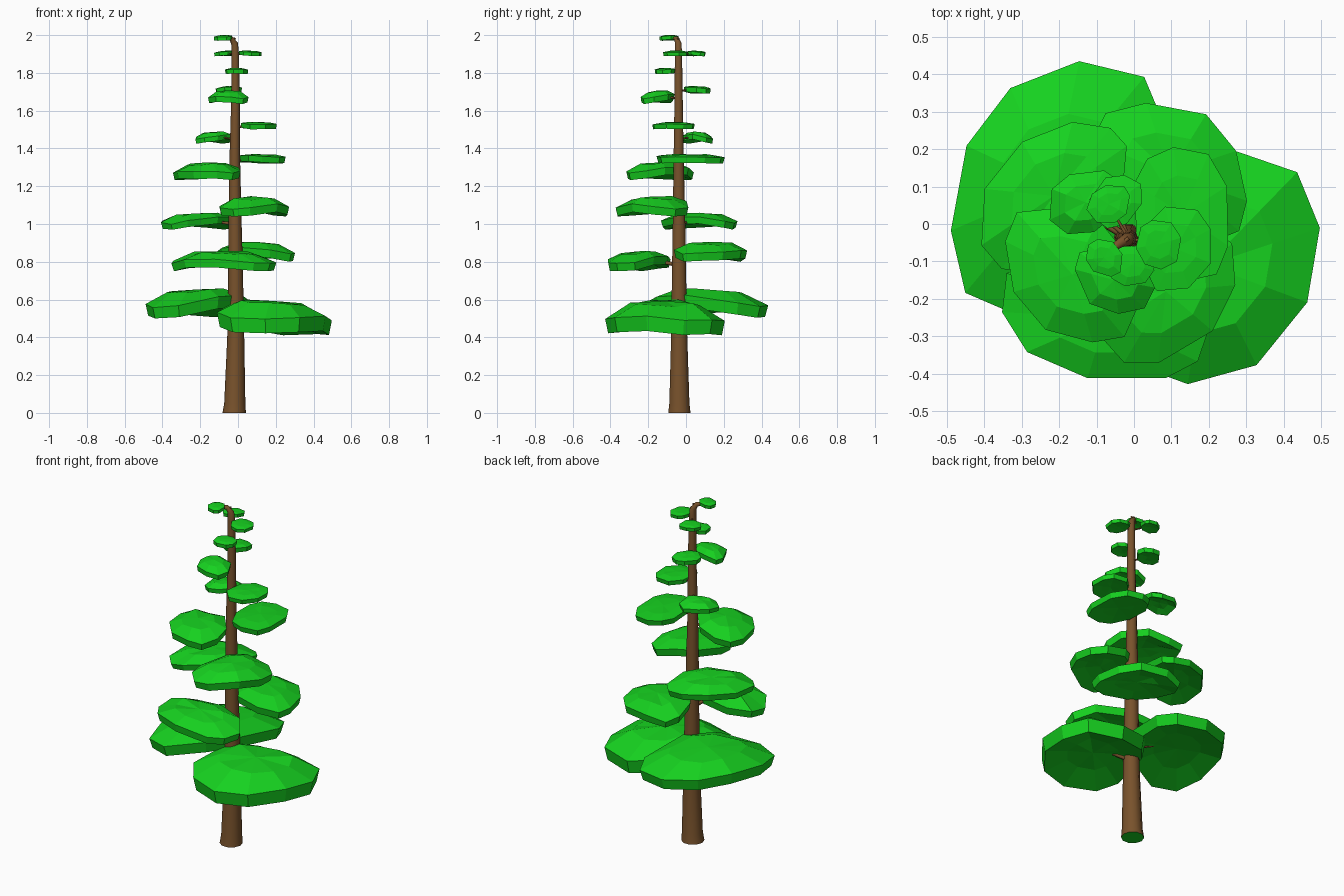
import bpy, bmesh, math, random
from mathutils import Vector

if "Cube" in bpy.data.objects:
    bpy.data.objects.remove(bpy.data.objects["Cube"])

random.seed(4)


def material(name, color):
    m = bpy.data.materials.new(name)
    m.diffuse_color = color
    m.use_nodes = True
    m.node_tree.nodes["Principled BSDF"].inputs["Base Color"].default_value = m.diffuse_color
    return m


BARK = material("bark", (0.19, 0.085, 0.025, 1))
LEAF = material("foliage", (0.008, 0.64, 0.014, 1))


def finish(bm, name, mats, smooth=False):
    bmesh.ops.recalc_face_normals(bm, faces=bm.faces)
    for f in bm.faces:
        f.smooth = smooth and len(f.verts) == 4
    mesh = bpy.data.meshes.new(name)
    bm.to_mesh(mesh)
    bm.free()
    for m in mats:
        mesh.materials.append(m)
    ob = bpy.data.objects.new(name, mesh)
    bpy.context.collection.objects.link(ob)
    return ob


def bridge(bm, a, b):
    n = len(a)
    for i in range(n):
        bm.faces.new((a[i], a[(i + 1) % n], b[(i + 1) % n], b[i]))


def tube(name, path, sides, mats, smooth=True):
    """Tapered tube through (x, y, z, radius) points."""
    bm = bmesh.new()
    pts = [Vector(p[:3]) for p in path]
    rings = []
    for i, p in enumerate(pts):
        d = pts[min(i + 1, len(pts) - 1)] - pts[max(i - 1, 0)]
        if i == 0 and p.z == 0:
            d = Vector((0, 0, 1))
        q = Vector((0, 0, 1)).rotation_difference(d)
        r = path[i][3]
        rings.append([bm.verts.new(p + q @ Vector((r * math.cos(t), r * math.sin(t), 0)))
                      for t in (2 * math.pi * k / sides for k in range(sides))])
    for a, b in zip(rings, rings[1:]):
        bridge(bm, a, b)
    base = bm.faces.new(rings[0])
    bm.faces.new(rings[-1])
    base.material_index = len(mats) - 1
    return finish(bm, name, mats, smooth)


# Trunk, bending sideways at the tip; its cut base is green
TRUNK = [(-0.02, -0.035, 0, 0.062), (-0.017, -0.035, 0.05, 0.056), (-0.012, -0.036, 0.4, 0.045),
         (-0.013, -0.037, 0.75, 0.039), (-0.016, -0.037, 1.05, 0.034), (-0.017, -0.039, 1.35, 0.028),
         (-0.013, -0.039, 1.65, 0.023), (-0.015, -0.04, 1.9, 0.02), (-0.018, -0.041, 1.955, 0.018),
         (-0.036, -0.05, 1.982, 0.013), (-0.08, -0.08, 1.986, 0.007)]
tube("trunk", TRUNK, 10, [BARK, LEAF])

# Foliage pads: x range, y range, z range, plan skew
PADS = [
    (-0.11, 0.50, -0.42, 0.20, 0.40, 0.60, 0.2),
    (-0.50, 0.07, -0.23, 0.43, 0.50, 0.66, 0.35),
    (-0.35, 0.20, -0.42, -0.08, 0.75, 0.86, -0.3),
    (-0.12, 0.31, -0.06, 0.33, 0.80, 0.91, -0.3),
    (-0.41, -0.02, -0.13, 0.28, 0.97, 1.06, 0.4),
    (-0.10, 0.27, -0.37, 0.01, 1.04, 1.15, 0.3),
    (-0.35, 0.02, -0.32, 0.05, 1.23, 1.33, -0.4),
    (0.00, 0.26, -0.16, 0.21, 1.32, 1.37, -0.1),
    (-0.23, -0.03, -0.03, 0.145, 1.425, 1.49, 0.2),
    (0.01, 0.21, -0.18, 0.05, 1.50, 1.54, 0.1),
    (-0.16, 0.055, -0.24, -0.06, 1.635, 1.71, -0.3),
    (-0.12, 0.025, -0.01, 0.13, 1.69, 1.73, 0.2),
    (-0.07, 0.055, -0.165, -0.055, 1.793, 1.827, 0.0),
    (-0.125, -0.01, 0.00, 0.105, 1.888, 1.918, 0.2),
    (0.005, 0.125, -0.12, 0.01, 1.888, 1.918, 0.0),
    (-0.13, -0.03, -0.14, -0.04, 1.97, 2.0, -0.2),
]


def squarish(c):
    return math.copysign(abs(c) ** 0.86, c)


def pad(i, x0, x1, y0, y1, z0, z1, skew):
    cx, cy, h = (x0 + x1) / 2, (y0 + y1) / 2, z1 - z0
    hx, hy = (x1 - x0) / 2, (y1 - y0) / 2
    out = Vector((cx + 0.015, cy + 0.038)).normalized()
    flat = h < 0.06                      # upper pads are thin, even slabs
    n = 10 if hx > 0.12 else 8
    phase = random.random()
    spokes = [(2 * math.pi * (k + phase + random.uniform(-0.15, 0.15)) / n,
               random.uniform(0.96, 1.04), random.uniform(-0.07, 0.07)) for k in range(n)]
    bm = bmesh.new()

    def ring(scale, level, droop):
        vs = []
        for t, r, dz in spokes:
            u = squarish(math.cos(t)) * r * scale
            v = squarish(math.sin(t + skew)) * r * scale
            radial, across = out.x * u + out.y * v, out.x * v - out.y * u
            z = level + dz - 0.1 * radial + droop * (0.5 - across * across)
            vs.append(bm.verts.new((cx + u * hx, cy + v * hy, z0 + h * min(1, max(0, z)))))
        return vs

    low, rim, crown, top = (0.1, 0.75, 0.92, 0.98) if flat else (0.16, 0.56, 0.86, 0.96)
    droop = 0.08 if flat else 0.2
    rows = [ring(0.5, low + 0.1, droop), ring(0.95, low, droop),
            ring(1.0, rim, droop), ring(0.58, crown, droop * 0.5)]
    for a, b in zip(rows, rows[1:]):
        bridge(bm, a, b)
    # Fans close the underside and the crown of the pad
    for loop, level in ((rows[0], low + 0.22), (rows[-1], top)):
        c = bm.verts.new((cx, cy, z0 + h * level))
        for k in range(n):
            bm.faces.new((loop[k], loop[(k + 1) % n], c))
    finish(bm, f"foliage_pad_{i}", [LEAF])

    # Short branch running from the trunk into the pad
    zc = z0 + 0.5 * h
    ex, ey = -0.015 + (cx + 0.015) * 0.6, -0.038 + (cy + 0.038) * 0.6
    r = 0.004 + 0.03 * hx
    tube(f"branch_{i}", [(-0.015, -0.038, zc - 0.08 * hx, r), (ex, ey, zc, r * 0.6)], 6, [BARK])


for i, p in enumerate(PADS, 1):
    pad(i, *p)
